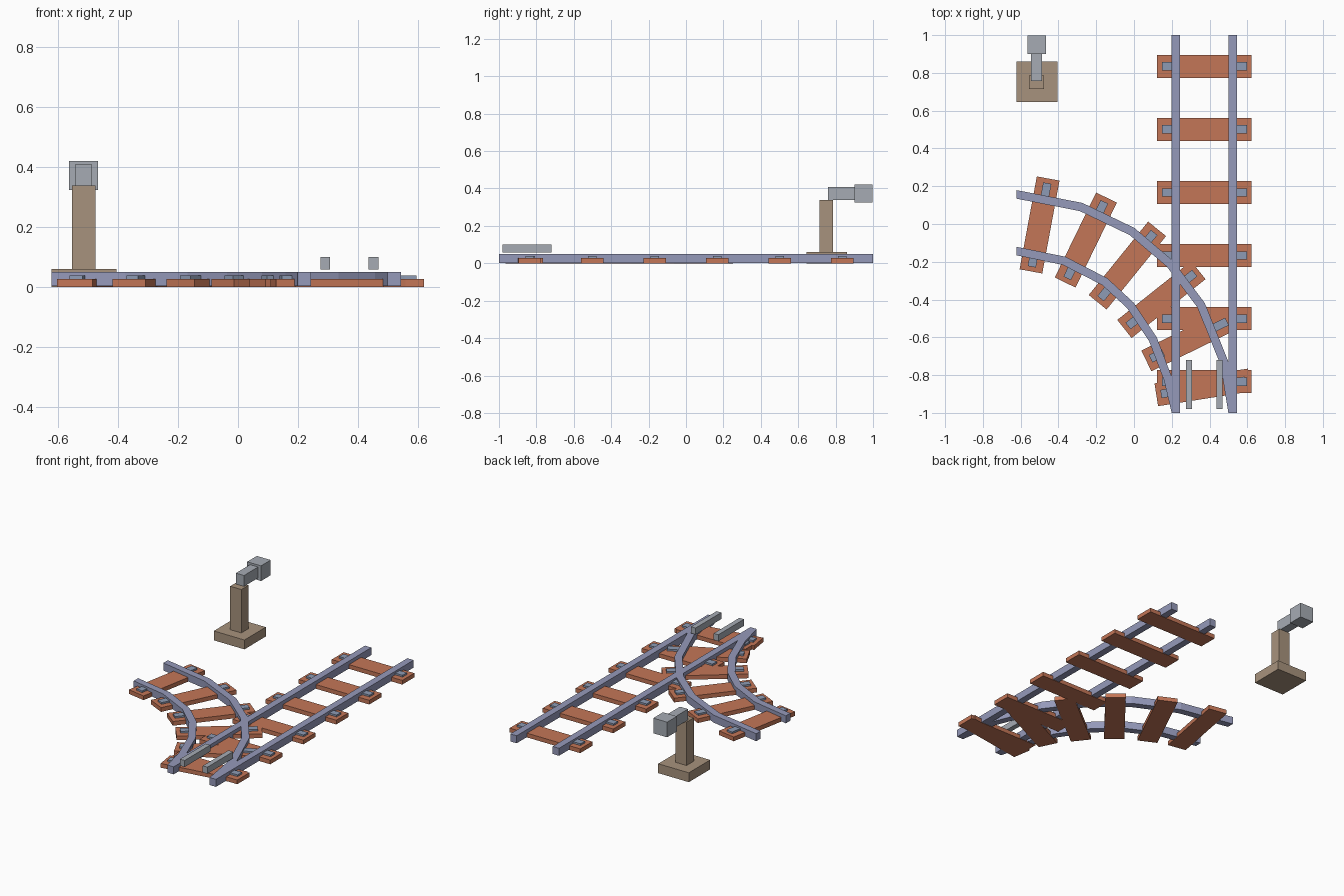
import bpy, bmesh, math
from mathutils import Vector, Matrix

if "Cube" in bpy.data.objects:
    bpy.data.objects.remove(bpy.data.objects["Cube"])


def material(name, rgb):
    m = bpy.data.materials.new(name)
    m.diffuse_color = (*rgb, 1)
    m.use_nodes = True
    m.node_tree.nodes["Principled BSDF"].inputs["Base Color"].default_value = m.diffuse_color
    return m


WOOD = material("rust_wood", (0.55, 0.18, 0.095))
RAIL = material("blue_steel", (0.30, 0.32, 0.49))
PLATE = material("plate_steel", (0.27, 0.33, 0.46))
GREY = material("light_grey", (0.38, 0.41, 0.455))
TAN = material("tan_post", (0.39, 0.29, 0.205))


def finish(name, bm, mat):
    bmesh.ops.recalc_face_normals(bm, faces=bm.faces)
    me = bpy.data.meshes.new(name)
    bm.to_mesh(me)
    bm.free()
    me.materials.append(mat)
    ob = bpy.data.objects.new(name, me)
    bpy.context.collection.objects.link(ob)
    return ob


def box(name, x, y, z, mat, place=Matrix()):
    """Box from (min, max) ranges, optionally moved by a matrix."""
    bm = bmesh.new()
    size = [r[1] - r[0] for r in (x, y, z)]
    mid = [(r[0] + r[1]) / 2 for r in (x, y, z)]
    bmesh.ops.create_cube(bm, size=1, matrix=place @ Matrix.Translation(mid) @ Matrix.Diagonal((*size, 1)))
    return finish(name, bm, mat)


def rail(name, pts, half=0.0225, z0=0.002, z1=0.05):
    """Square rail swept along a flat path; ends are cut square to the axes."""
    bm = bmesh.new()
    pts = [Vector(p) for p in pts]
    rings = []
    for i, p in enumerate(pts):
        if i == 0:
            off = Vector((half, 0))
        elif i == len(pts) - 1:
            d = (p - pts[i - 1]).normalized()
            off = Vector((half, 0)) if abs(d.y) > abs(d.x) else Vector((0, half))
        else:
            a = (p - pts[i - 1]).normalized()
            b = (pts[i + 1] - p).normalized()
            t = (a + b).normalized()
            off = Vector((t.y, -t.x)) * half / t.dot(a)
        l, r = p - off, p + off
        rings.append([bm.verts.new((q.x, q.y, z)) for q, z in ((l, z0), (r, z0), (r, z1), (l, z1))])
    for a, b in zip(rings, rings[1:]):
        for k in range(4):
            n = (k + 1) % 4
            bm.faces.new((a[k], a[n], b[n], b[k]))
    bm.faces.new(rings[0])
    bm.faces.new(rings[-1])
    return finish(name, bm, RAIL)


def tie(name, x, y, angle):
    """Wooden tie with a steel plate outside each rail."""
    place = Matrix.Translation((x, y, 0)) @ Matrix.Rotation(math.radians(angle), 4, 'Z')
    box(name, (-0.25, 0.25), (-0.061, 0.061), (0, 0.027), WOOD, place)
    for side, r in (("left", (-0.225, -0.15)), ("right", (0.15, 0.225))):
        box(f"{name}_plate_{side}", r, (-0.022, 0.022), (0.02, 0.038), PLATE, place)


# straight track
for i in range(6):
    tie(f"straight_tie_{i}", 0.372, 0.835 - i * 0.334, 0)
for side, x in (("left", 0.222), ("right", 0.522)):
    rail(f"straight_rail_{side}", [(x, -1), (x, 1)])

# branching track
for i, (x, y, a) in enumerate([(-0.5, -0.005, 79.5), (-0.255, -0.085, 64), (-0.035, -0.22, 51),
                               (0.145, -0.40, 38.5), (0.29, -0.615, 26), (0.365, -0.865, 9)]):
    tie(f"curved_tie_{i}", x, y, a)
outer = [(0.522, -1), (0.48, -0.74), (0.355, -0.43), (0.19, -0.21), (-0.01, -0.04), (-0.28, 0.09), (-0.623, 0.157)]
inner = [(0.222, -1), (0.18, -0.82), (0.10, -0.61), (-0.02, -0.43), (-0.155, -0.305), (-0.37, -0.195), (-0.623, -0.143)]
for name, pts in (("outer", outer), ("inner", inner)):
    rail(f"curved_rail_{name}", pts)

# switch bars above the junction
for side, x in (("left", 0.275), ("right", 0.436)):
    box(f"switch_bar_{side}", (x, x + 0.033), (-0.98, -0.72), (0.058, 0.1), GREY)

# switch stand
box("stand_base", (-0.623, -0.406), (0.645, 0.861), (0, 0.06), TAN)
box("stand_post", (-0.555, -0.476), (0.714, 0.787), (0.06, 0.338), TAN)
box("lever_arm", (-0.545, -0.488), (0.758, 0.91), (0.338, 0.408), GREY)
box("lever_head", (-0.565, -0.467), (0.9, 0.998), (0.324, 0.421), GREY)
